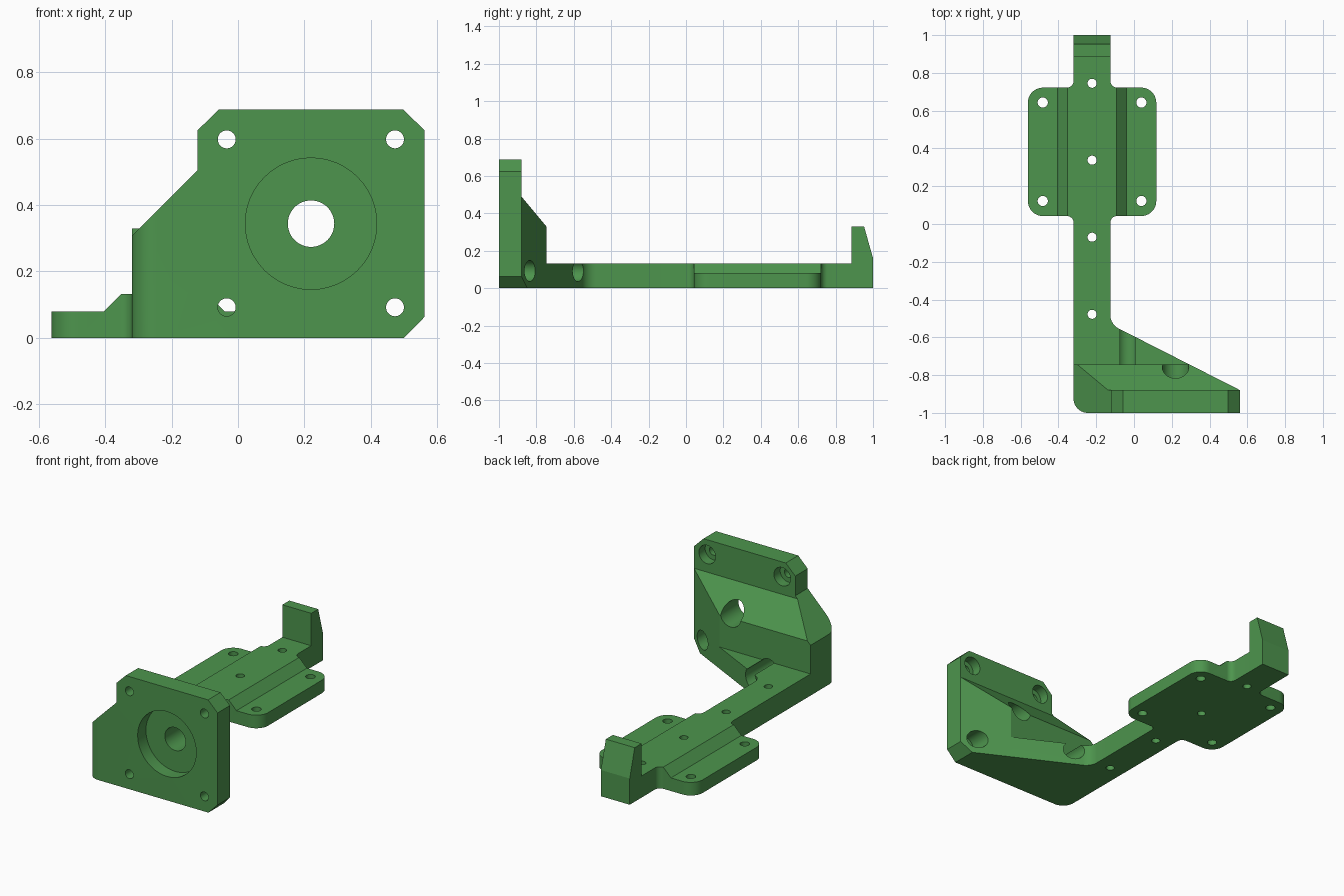
import bpy, bmesh, math
from mathutils import Vector, Matrix

if "Cube" in bpy.data.objects:
    bpy.data.objects.remove(bpy.data.objects["Cube"])

green = bpy.data.materials.new("green plastic")
green.diffuse_color = (0.075, 0.30, 0.075, 1)
green.use_nodes = True
green.node_tree.nodes["Principled BSDF"].inputs["Base Color"].default_value = green.diffuse_color


def rounded(points):
    """Outline from (u, v) or (u, v, radius) corners."""
    out, n = [], len(points)
    for i, p in enumerate(points):
        c = Vector(p[:2])
        if len(p) < 3:
            out.append(c)
            continue
        a = (Vector(points[i - 1][:2]) - c).normalized()
        b = (Vector(points[(i + 1) % n][:2]) - c).normalized()
        half = a.angle(b) / 2
        centre = c + (a + b).normalized() * p[2] / math.sin(half)
        start = c + a * p[2] / math.tan(half) - centre
        end = c + b * p[2] / math.tan(half) - centre
        turn = math.atan2(start.x * end.y - start.y * end.x, start.dot(end))
        steps = 10
        for k in range(steps + 1):
            out.append(centre + Matrix.Rotation(turn * k / steps, 2) @ start)
    return out


def prism(name, points, axis, lo, hi):
    """Extrude an outline along x (y,z), y (x,z) or z (x,y)."""
    place = {"x": lambda u, v: (lo, u, v), "y": lambda u, v: (u, lo, v),
             "z": lambda u, v: (u, v, lo)}[axis]
    bm = bmesh.new()
    face = bm.faces.new([bm.verts.new(place(u, v)) for u, v in rounded(points)])
    ext = bmesh.ops.extrude_face_region(bm, geom=[face])
    move = Vector([hi - lo if a == axis else 0 for a in "xyz"])
    bmesh.ops.translate(bm, vec=move, verts=[g for g in ext["geom"] if isinstance(g, bmesh.types.BMVert)])
    bmesh.ops.recalc_face_normals(bm, faces=bm.faces)
    me = bpy.data.meshes.new(name)
    bm.to_mesh(me)
    bm.free()
    me.materials.append(green)
    ob = bpy.data.objects.new(name, me)
    bpy.context.collection.objects.link(ob)
    return ob


def rod(u, v, r, axis, lo, hi):
    pts = [(u + r * math.cos(math.tau * k / 48), v + r * math.sin(math.tau * k / 48)) for k in range(48)]
    return prism("hole_cutter", pts, axis, lo, hi)


def combine(ob, other, operation):
    """Apply a boolean and remove the second object."""
    mod = ob.modifiers.new("bool", "BOOLEAN")
    mod.operation, mod.solver, mod.object = operation, "EXACT", other
    dg = bpy.context.evaluated_depsgraph_get()
    dg.update()
    me = bpy.data.meshes.new_from_object(ob.evaluated_get(dg))
    ob.modifiers.clear()
    ob.data = me
    bpy.data.objects.remove(other)


L, R = -0.32, -0.125          # sides of the arm

# arm with mounting pad: plan outline limited by a stepped cross-section
f, c = 0.035, 0.08
bracket = prism("motor_bracket", [
    (L, -0.6), (R, -0.6), (R, 0.042, f), (0.118, 0.042, c), (0.118, 0.722, c),
    (R, 0.722, f), (R, 1), (L, 1), (L, 0.722, f), (-0.562, 0.722, c),
    (-0.562, 0.042, c), (L, 0.042, f)], "z", 0, 0.2)
combine(bracket, prism("pad_section", [
    (-0.7, -0.1), (0.3, -0.1), (0.3, 0.08), (-0.04, 0.08), (-0.092, 0.132),
    (-0.352, 0.132), (-0.404, 0.08), (-0.7, 0.08)], "y", -1.2, 1.2), "INTERSECT")

# upright hook at the rear end
combine(bracket, prism("rear_hook", [
    (0.885, 0), (1, 0), (1, 0.16), (0.952, 0.33), (0.885, 0.33)], "x", L, R), "UNION")

# motor mount: plan, front and side outlines intersected
mount = prism("motor_mount", [
    (L, -1, 0.075), (0.562, -1), (0.562, -0.88), (R, -0.531, 0.08),
    (R, -0.4), (L, -0.4)], "z", 0, 0.8)
combine(mount, prism("mount_front", [
    (-0.5, -0.1), (0.4, -0.1), (0.4, 0), (0.5, 0), (0.562, 0.063), (0.562, 0.625), (0.498, 0.688),
    (-0.058, 0.688), (-0.122, 0.625), (-0.122, 0.505), (-0.5, 0.127)], "y", -1.2, 0), "INTERSECT")
combine(mount, prism("mount_side", [
    (-1.2, -0.1), (-1.2, 0.8), (-0.88, 0.8), (-0.88, 0.49), (-0.745, 0.328),
    (-0.745, 0.132), (-0.3, 0.132), (-0.3, -0.1)], "x", -0.8, 0.8), "INTERSECT")
combine(bracket, mount, "UNION")

# shaft hole with shallow round recess
combine(bracket, rod(0.22, 0.344, 0.07, "y", -1.1, -0.6), "DIFFERENCE")
combine(bracket, rod(0.22, 0.344, 0.198, "y", -1.1, -0.92), "DIFFERENCE")

# motor screw holes, counterbored from behind
for x in (-0.034, 0.473):
    for z in (0.092, 0.598):
        combine(bracket, rod(x, z, 0.027, "y", -1.1, -0.9), "DIFFERENCE")
        combine(bracket, rod(x, z, 0.056, "y", -0.94, -0.45), "DIFFERENCE")

# pad corner holes and the row along the arm
for x in (-0.483, 0.039):
    for y in (0.122, 0.643):
        combine(bracket, rod(x, y, 0.027, "z", -0.1, 0.3), "DIFFERENCE")
for y in (-0.478, -0.07, 0.338, 0.745):
    combine(bracket, rod(-0.222, y, 0.024, "z", -0.1, 0.3), "DIFFERENCE")

# smooth the round parts only
bpy.context.view_layer.objects.active = bracket
bracket.select_set(True)
bpy.ops.object.shade_smooth_by_angle(angle=math.radians(12))
